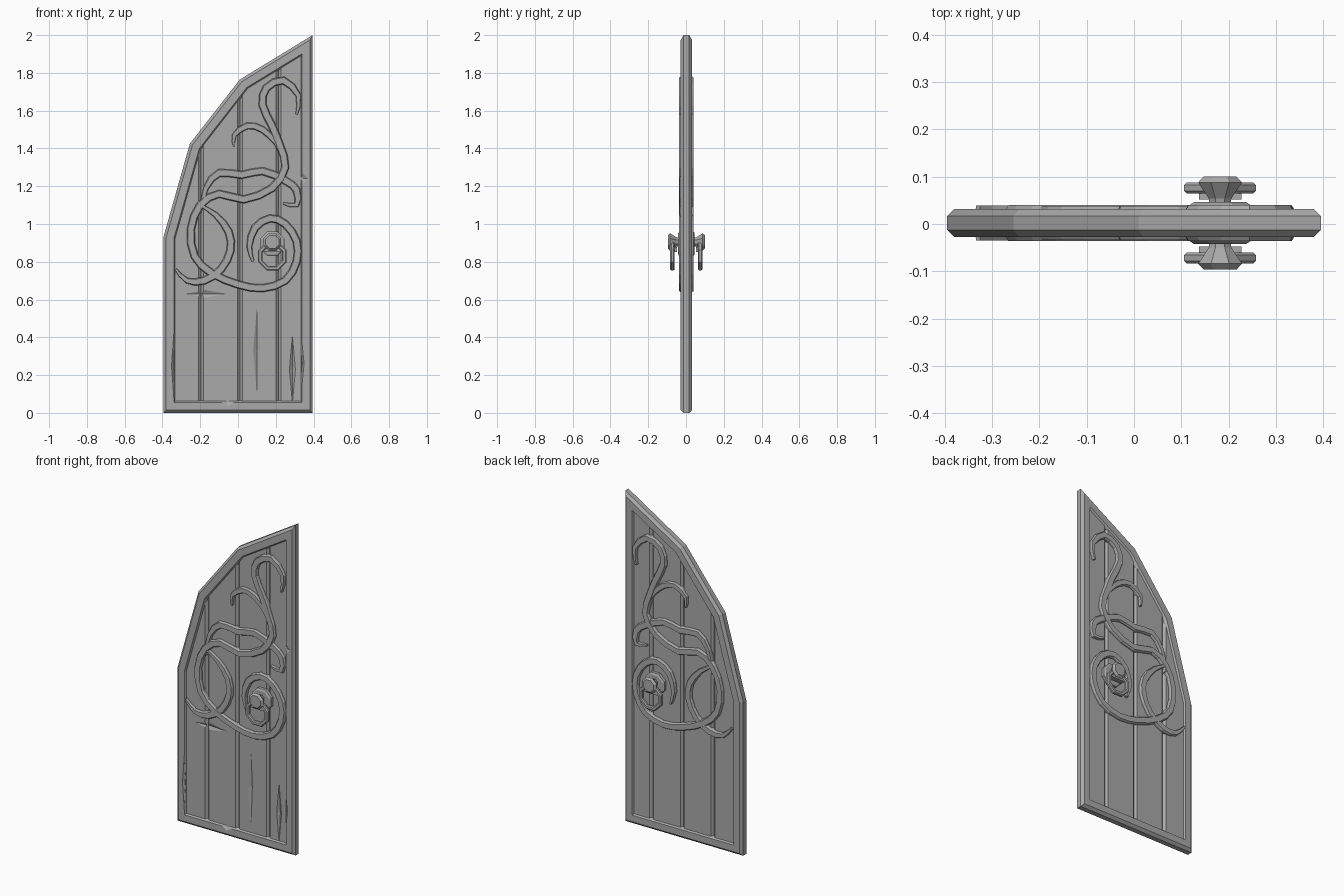
import bpy, bmesh, math
from mathutils import Vector, Matrix

if "Cube" in bpy.data.objects:
    bpy.data.objects.remove(bpy.data.objects["Cube"], do_unlink=True)

grey = bpy.data.materials.new("weathered grey")
grey.use_nodes = True
grey.diffuse_color = (0.4, 0.4, 0.4, 1)
grey.node_tree.nodes["Principled BSDF"].inputs["Base Color"].default_value = (0.4, 0.4, 0.4, 1)

MID = 0.002  # the leaf sits a hair behind the centre plane
OUTLINE = [(-.395, 0), (.395, 0), (.395, 2), (.01, 1.765), (-.255, 1.425), (-.395, .93)]


def finish(name, bm):
    bmesh.ops.recalc_face_normals(bm, faces=bm.faces)
    mesh = bpy.data.meshes.new(name)
    bm.to_mesh(mesh)
    bm.free()
    mesh.materials.append(grey)
    ob = bpy.data.objects.new(name, mesh)
    bpy.context.collection.objects.link(ob)
    return ob


def inset(points, d):
    """Mitred inward offset of a counter-clockwise outline."""
    pts = [Vector(p) for p in points]
    out = []
    for i, p in enumerate(pts):
        a = (p - pts[i - 1]).normalized()
        b = (pts[(i + 1) % len(pts)] - p).normalized()
        na, nb = Vector((-a.y, a.x)), Vector((-b.y, b.x))
        out.append(p + (na + nb) * d / (1 + na.dot(nb)))
    return out


def loft(bm, loops, closed=False, caps=False):
    """Skin between loops of equal length."""
    rings = [[bm.verts.new(v) for v in loop] for loop in loops]
    n = len(rings[0])
    for k in range(len(rings) if closed else len(rings) - 1):
        r, s = rings[k], rings[(k + 1) % len(rings)]
        for i in range(n):
            j = (i + 1) % n
            bm.faces.new((r[i], r[j], s[j], s[i]))
    if caps:
        bm.faces.new(rings[0])
        bm.faces.new(rings[-1])


def outline_loop(d, y):
    return [(p.x, y + MID, p.y) for p in inset(OUTLINE, d)]


def cut(target, cutter):
    mod = target.modifiers.new("cut", 'BOOLEAN')
    mod.operation, mod.solver, mod.object = 'DIFFERENCE', 'EXACT', cutter
    bpy.context.view_layer.objects.active = target
    bpy.ops.object.modifier_apply(modifier=mod.name)
    bpy.data.objects.remove(cutter, do_unlink=True)


def gouge(target, x, y, z, half_x, half_z, depth):
    """Carve a long, pointed, V-shaped nick."""
    bm = bmesh.new()
    bmesh.ops.create_icosphere(bm, subdivisions=1, radius=1)
    bm.clear()
    tips = [bm.verts.new((x, y, z + s * half_z)) for s in (-1, 1)]
    ring = [bm.verts.new((x + a * half_x, y + b * depth, z))
            for a, b in ((1, 0), (0, 1), (-1, 0), (0, -1))]
    for i in range(4):
        for tip in tips:
            bm.faces.new((ring[i], ring[(i + 1) % 4], tip))
    cut(target, finish("nick_cutter", bm))


# Bevelled frame following the half arch
bm = bmesh.new()
profile = [(0, -.015), (.015, -.03), (.055, -.03), (.065, -.015),
           (.065, .015), (.055, .03), (.015, .03), (0, .015)]
loft(bm, [outline_loop(d, y) for d, y in profile], closed=True)
frame = finish("frame", bm)

# Recessed planked panel
bm = bmesh.new()
loft(bm, [outline_loop(.05, -.02), outline_loop(.05, .02)], caps=True)
panel = finish("plank_panel", bm)

# V grooves between planks, both sides
for x in (-.195, .01, .215):
    for side in (-1, 1):
        bm = bmesh.new()
        loft(bm, [[(x + a * .013, MID + side * .02 + b * .012, z)
                   for a, b in ((1, 0), (0, 1), (-1, 0), (0, -1))] for z in (-.1, 2.1)], caps=True)
        cut(panel, finish("groove_cutter", bm))

# Wear: splits in the planks, chips on the frame
FACE = MID - .02
gouge(panel, .1, FACE, .33, .02, .23, .012)
gouge(panel, .288, FACE, .23, .016, .18, .012)
gouge(panel, -.235, FACE, .91, .016, .13, .01)
gouge(panel, -.17, FACE, .63, .11, .02, .01)
RIM = MID - .03
gouge(frame, -.34, RIM, .25, .012, .17, .012)
gouge(frame, .34, RIM, .26, .01, .1, .012)
gouge(frame, .34, RIM, 1.24, .03, .03, .014)
gouge(frame, -.055, RIM, .06, .04, .025, .014)


def vine(name, path, reach, width=.021):
    """Tapered ribbon running through the leaf, so it stands proud on both faces."""
    p = [Vector(q) for q in path]
    fine = []
    for i in range(len(p) - 1):
        before, after = p[max(i - 1, 0)], p[min(i + 2, len(p) - 1)]
        fine += [p[i], (p[i] + p[i + 1]) * .5625 - (before + after) * .0625]
    fine.append(p[-1])
    last = len(fine) - 1
    loops = []
    for i, q in enumerate(fine):
        t = (fine[min(i + 1, last)] - fine[max(i - 1, 0)]).normalized()
        n = Vector((-t.y, t.x))
        w = width * min(1, .3 + .2 * min(i, last - i))
        section = ((-w, -reach + .008), (-w * .75, -reach), (w * .75, -reach), (w, -reach + .008),
                   (w, reach - .008), (w * .75, reach), (-w * .75, reach), (-w, reach - .008))
        loops.append([(q.x + n.x * s, y + MID, q.y + n.y * s) for s, y in section])
    bm = bmesh.new()
    loft(bm, loops, caps=True)
    return finish(name, bm)


# Carved scrolling vines
vine("main_vine", [(.31, 1.58), (.32, 1.68), (.24, 1.76), (.15, 1.72), (.13, 1.63), (.18, 1.52),
                   (.22, 1.42), (.25, 1.3), (.18, 1.19), (.03, 1.13), (-.1, 1.16), (-.2, 1.1),
                   (-.25, .97), (-.23, .83), (-.14, .74), (0, .68), (.13, .66), (.25, .7),
                   (.31, .8), (.31, .91), (.25, 1.0), (.17, 1.03), (.09, .98), (.06, .88),
                   (.08, .8)], .038)
vine("upper_curl", [(-.02, 1.41), (-.02, 1.47), (.05, 1.52), (.13, 1.5), (.2, 1.43), (.23, 1.36)],
     .036, .018)
vine("side_curl", [(-.2, 1.06), (-.17, 1.19), (-.1, 1.27), (.02, 1.26), (.13, 1.28), (.25, 1.23),
                   (.31, 1.18), (.31, 1.1), (.24, 1.11)], .036)
vine("lower_curl", [(-.2, 1.1), (-.12, 1.05), (-.05, .96), (-.04, .86), (-.09, .76), (-.18, .7),
                    (-.27, .7), (-.33, .76)], .037)


def turned(name, x, z, stations, sides, side):
    """Faceted turning along y from (distance, radius) stations."""
    bm = bmesh.new()
    loft(bm, [[(x + r * math.cos(a), MID + side * y, z + r * math.sin(a))
               for a in (math.tau * (k + .5) / sides for k in range(sides))]
              for y, r in stations], caps=True)
    return finish(name, bm)


# Knob, rose and ring knocker on both faces
KX = .182
for side, label in ((-1, "front"), (1, "back")):
    turned(label + "_rose", KX, .895, [(.018, .07), (.038, .07), (.044, .06)], 8, side)
    turned(label + "_knob", KX, .905,
           [(.04, .024), (.052, .026), (.086, .05), (.098, .038)], 8, side)
    bm = bmesh.new()
    section = [(.076, .062), (.082, .068), (.082, .08), (.076, .086),
               (.062, .086), (.056, .08), (.056, .068), (.062, .062)]
    loft(bm, [[(KX + r * math.cos(a), MID + side * y, .83 + r * math.sin(a))
               for a in (math.tau * (k + .5) / 8 for k in range(8))] for r, y in section], closed=True)
    finish(label + "_ring", bm)
    # Bar tying the ring to the knob
    bm = bmesh.new()
    bmesh.ops.create_cube(bm, size=1, matrix=Matrix.Translation((KX, MID + side * .065, .865))
                          @ Matrix.Diagonal((.09, .03, .025, 1)))
    finish(label + "_ring_bar", bm)
